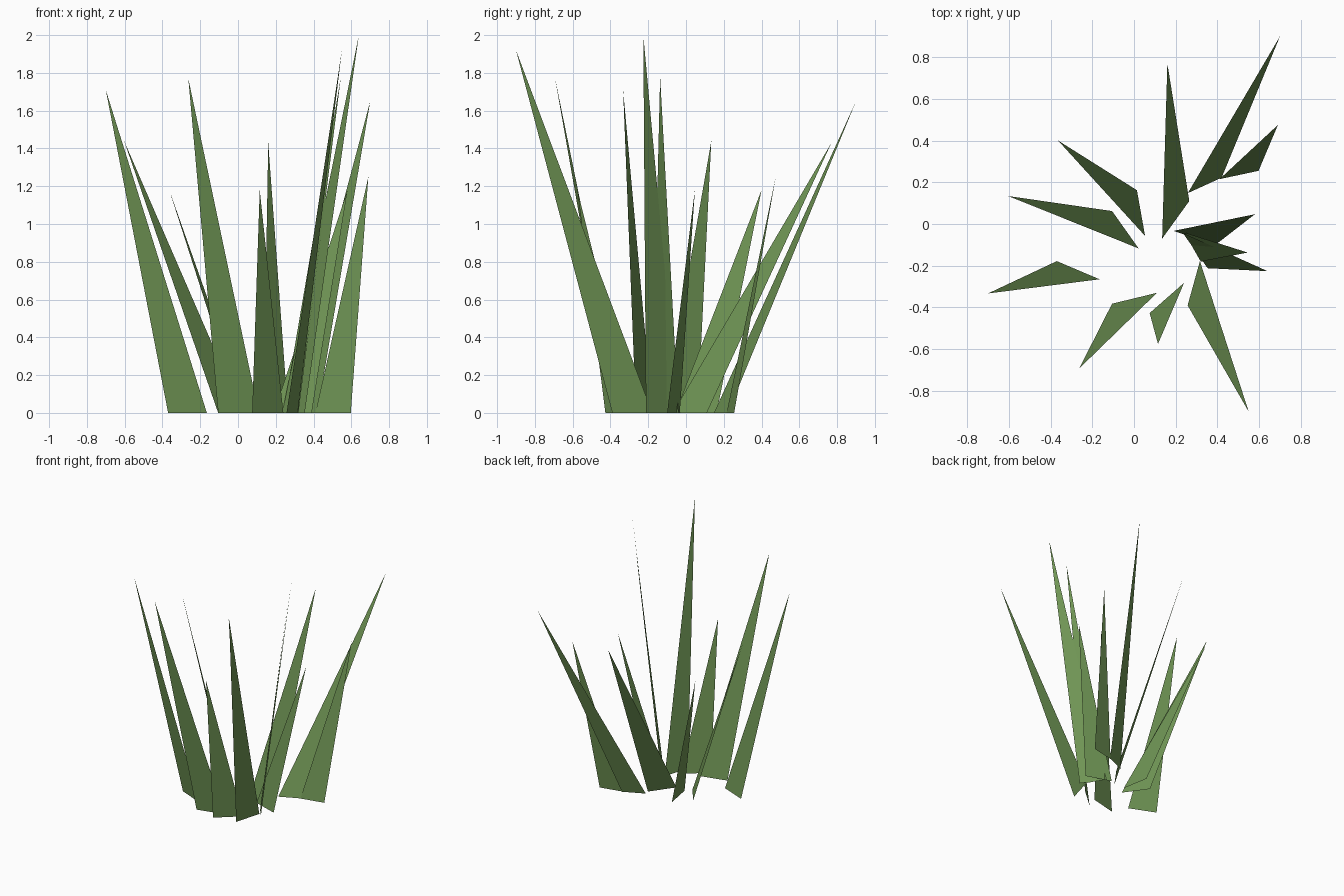
import bpy
from mathutils import Vector

cube = bpy.data.objects.get("Cube")
if cube:
    bpy.data.objects.remove(cube, do_unlink=True)

# One leaf green for the whole tuft
green = bpy.data.materials.new("leaf_green")
green.use_nodes = True
colour = (0.160, 0.300, 0.090, 1.0)
green.diffuse_color = colour
shader = green.node_tree.nodes["Principled BSDF"]
shader.inputs["Base Color"].default_value = colour
shader.inputs["Roughness"].default_value = 0.9


def add_blade(name, foot_a, foot_b, tip):
    """A flat, single-triangle blade standing on the ground, facing outward."""
    a, b, t = Vector((*foot_a, 0)), Vector((*foot_b, 0)), Vector(tip)
    lean = t - (a + b) / 2
    lean.z = 0
    if (b - a).cross(t - a).dot(lean) < 0:
        a, b = b, a
    mesh = bpy.data.meshes.new(name)
    mesh.from_pydata([a, b, t], [], [(0, 1, 2)])
    mesh.materials.append(green)
    blade = bpy.data.objects.new(name, mesh)
    bpy.context.collection.objects.link(blade)


# Each blade: two foot corners and the tip
blades = {
    "back_blade": ((0.135, -0.07), (0.265, 0.11), (0.16, 0.77, 1.43)),
    "back_left_long_blade": ((0.258, 0.148), (0.42, 0.222), (0.70, 0.90, 1.65)),
    "back_left_short_blade": ((0.41, 0.215), (0.597, 0.255), (0.69, 0.475, 1.25)),
    "left_short_blade": ((0.19, -0.033), (0.39, -0.10), (0.58, 0.047, 1.18)),
    "left_middle_blade": ((0.24, -0.04), (0.32, -0.18), (0.545, -0.137, 1.78)),
    "left_tall_blade": ((0.234, -0.043), (0.353, -0.212), (0.64, -0.226, 2.0)),
    "front_left_tall_blade": ((0.316, -0.178), (0.257, -0.39), (0.55, -0.90, 1.92)),
    "front_short_blade": ((0.24, -0.282), (0.075, -0.427), (0.115, -0.575, 1.18)),
    "front_right_blade": ((0.11, -0.33), (-0.105, -0.382), (-0.263, -0.693, 1.77)),
    "right_blade": ((-0.37, -0.178), (-0.165, -0.265), (-0.70, -0.333, 1.71)),
    "right_low_blade": ((0.022, -0.117), (-0.105, 0.062), (-0.603, 0.134, 1.44)),
    "back_right_blade": ((0.053, -0.057), (0.014, 0.162), (-0.364, 0.40, 1.18)),
}
for name, corners in blades.items():
    add_blade(name, *corners)
